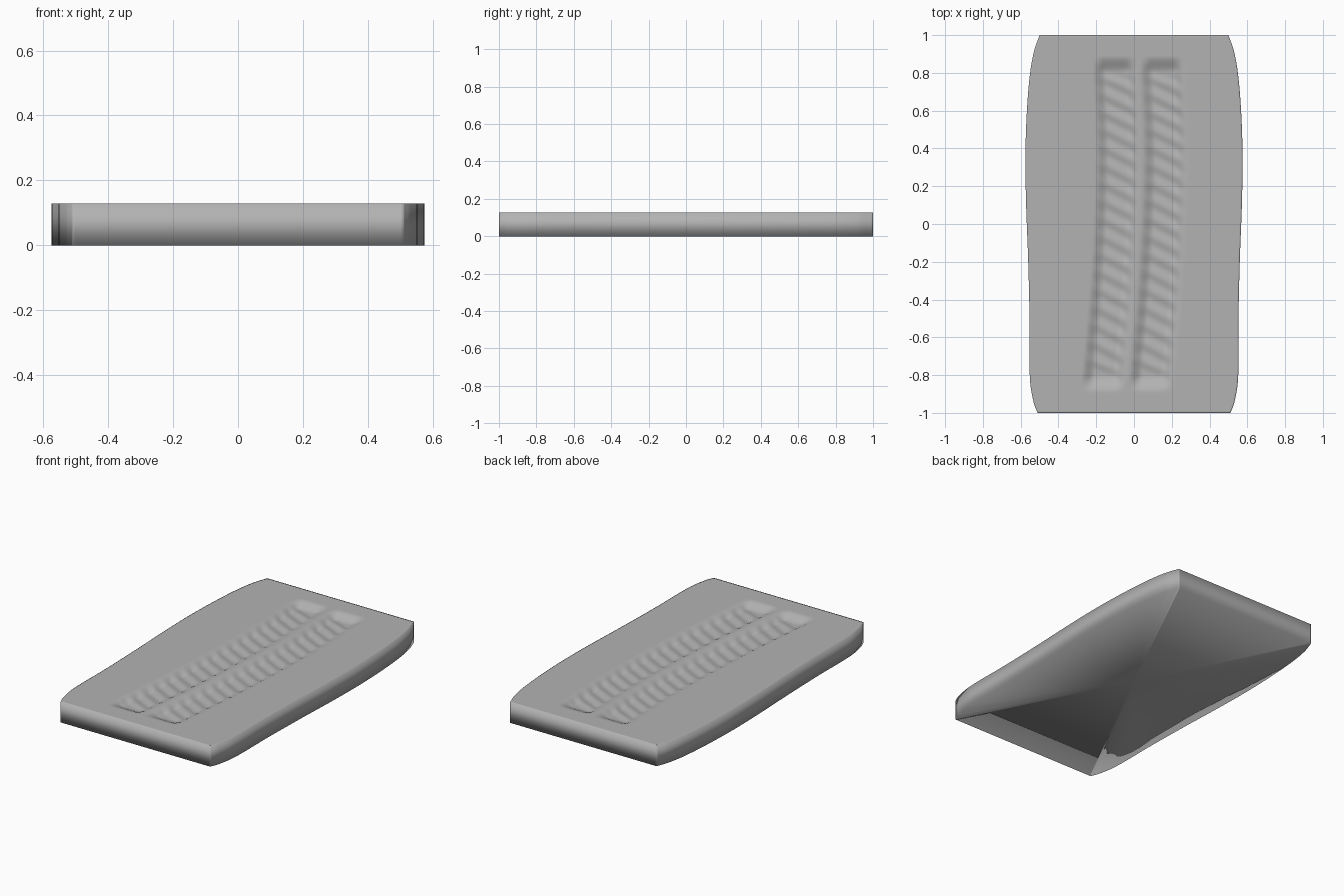
import bpy, bmesh, math

if "Cube" in bpy.data.objects:
    bpy.data.objects.remove(bpy.data.objects["Cube"])

H, NX, NY = 0.128, 120, 240

# Control points (y, x): slab half width and centre line of the left track
WIDTH = [(-1, .51), (-.95, .53), (-.82, .551), (-.5, .553), (-.2, .56), (.1, .571),
         (.35, .575), (.6, .567), (.8, .55), (.92, .528), (1, .50)]
TRACK = [(-1, -.17), (-.8, -.158), (-.4, -.12), (0, -.095), (.4, -.085), (.8, -.098), (1, -.10)]


def curve(pts, y):
    """Smooth interpolation through the control points."""
    i = 0
    while i < len(pts) - 2 and y > pts[i + 1][0]:
        i += 1

    def slope(k):
        a, b = pts[max(k - 1, 0)], pts[min(k + 1, len(pts) - 1)]
        return (b[1] - a[1]) / (b[0] - a[0])
    (y0, x0), (y1, x1) = pts[i], pts[i + 1]
    d = y1 - y0
    t = (y - y0) / d
    return (x0 * (1 + 2 * t) * (1 - t) ** 2 + slope(i) * d * t * (1 - t) ** 2
            + x1 * t * t * (3 - 2 * t) + slope(i + 1) * d * t * t * (t - 1))


def step(a, b, v):
    t = min(max((v - a) / (b - a), 0), 1)
    return t * t * (3 - 2 * t)


def top_height(x, y):
    """Two shallow tyre ruts with slanted tread ribs."""
    z = H
    for offset in (0, .25):
        u = x - curve(TRACK, y) - offset
        mask = (1 - step(.05, .12, abs(u))) * (1 - step(.80, .89, abs(y)))
        rib = .5 + .5 * math.cos(2 * math.pi * (y + .5 * u) / .094)
        ends = 1 - step(.74, .83, abs(y))
        z -= mask * (.027 - .007 * rib * ends)
    return z


bm = bmesh.new()
# Top surface with ruts
rows = []
for j in range(NY + 1):
    y = -1 + 2 * j / NY
    w = curve(WIDTH, y)
    xs = [w * (-1 + 2 * i / NX) for i in range(NX + 1)]
    rows.append([bm.verts.new((x, y, top_height(x, y))) for x in xs])
for a, b in zip(rows, rows[1:]):
    for i in range(NX):
        bm.faces.new((a[i], a[i + 1], b[i + 1], b[i]))

# Side walls down to the ground, and the underside as a fan to its centre
right, left = [r[-1] for r in rows], [r[0] for r in rows]
rim = rows[0] + right[1:] + rows[-1][-2::-1] + left[-2:0:-1]
foot = [bm.verts.new((v.co.x, v.co.y, 0)) for v in rim]
centre = bm.verts.new((0, 0, 0))
n = len(rim)
for i in range(n):
    k = (i + 1) % n
    bm.faces.new((foot[i], foot[k], rim[k], rim[i]))
    bm.faces.new((foot[k], foot[i], centre))

for f in bm.faces:
    f.smooth = True
mesh = bpy.data.meshes.new("rutted_ground_slab")
bm.to_mesh(mesh)
bm.free()
slab = bpy.data.objects.new("rutted_ground_slab", mesh)
bpy.context.collection.objects.link(slab)

# Darker grey
grey = bpy.data.materials.new("dark_grey")
grey.diffuse_color = (.45, .45, .45, 1)
grey.use_nodes = True
grey.node_tree.nodes["Principled BSDF"].inputs["Base Color"].default_value = grey.diffuse_color
mesh.materials.append(grey)
